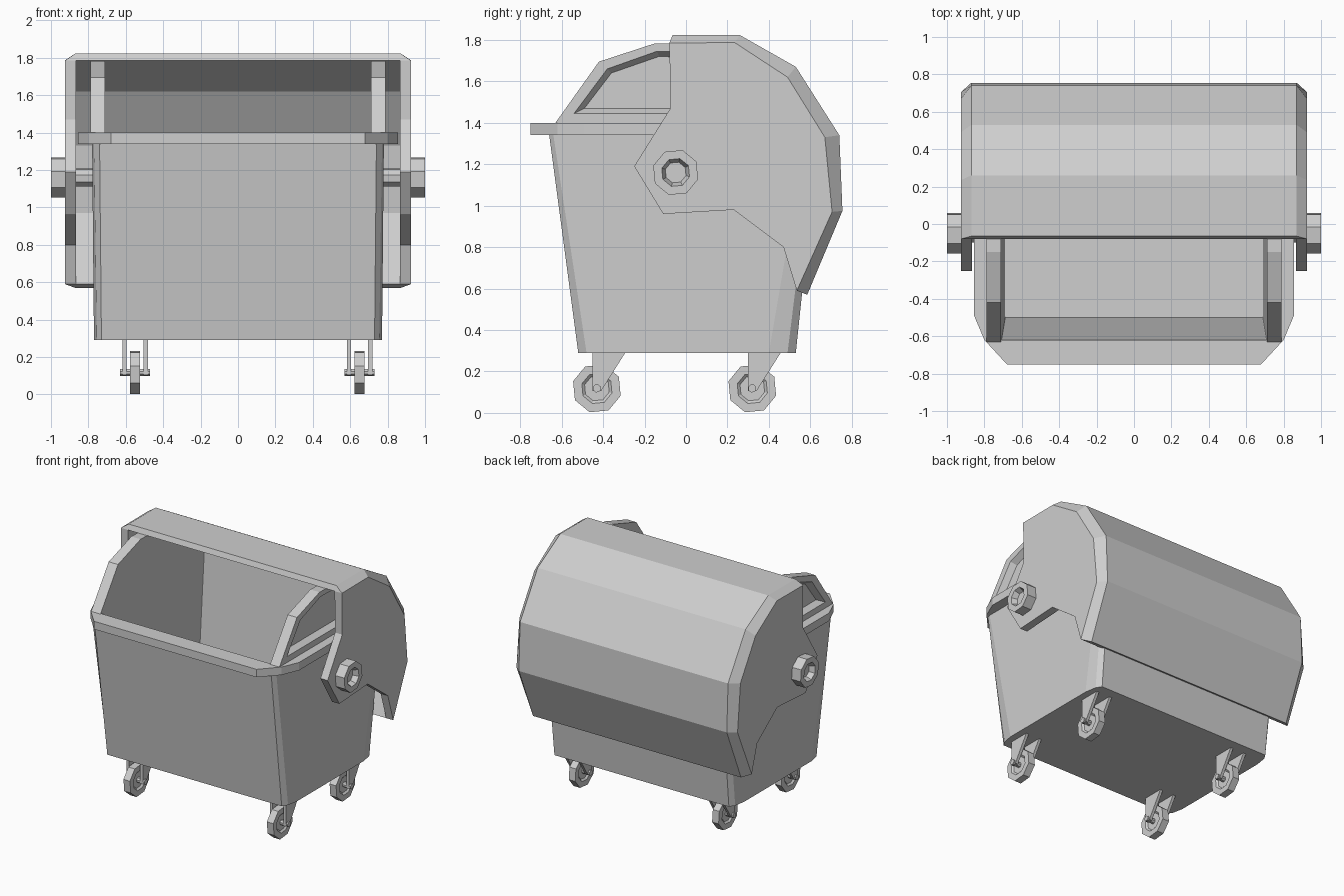
import bpy, bmesh, math

if "Cube" in bpy.data.objects:
    bpy.data.objects.remove(bpy.data.objects["Cube"], do_unlink=True)

GREY = (0.62, 0.62, 0.62, 1)
mat = bpy.data.materials.new("light grey")
mat.use_nodes = True
mat.diffuse_color = GREY
mat.node_tree.nodes["Principled BSDF"].inputs["Base Color"].default_value = GREY


def finish(name, bm):
    bmesh.ops.recalc_face_normals(bm, faces=bm.faces)
    mesh = bpy.data.meshes.new(name)
    bm.to_mesh(mesh)
    bm.free()
    mesh.materials.append(mat)
    obj = bpy.data.objects.new(name, mesh)
    bpy.context.collection.objects.link(obj)
    return obj


def loft(name, rings):
    """Join closed rings of equal length and cap both ends."""
    bm = bmesh.new()
    loops = [[bm.verts.new(p) for p in ring] for ring in rings]
    for a, b in zip(loops, loops[1:]):
        for i in range(len(a)):
            j = (i + 1) % len(a)
            bm.faces.new((a[i], a[j], b[j], b[i]))
    bm.faces.new(loops[0])
    bm.faces.new(loops[-1])
    return finish(name, bm)


def at_x(x, pts):
    return [(x, y, z) for y, z in pts]


def octagon(x, r, y, z, turn=math.radians(28)):
    return [(x, y + r * math.cos(turn + k * math.pi / 4),
             z + r * math.sin(turn + k * math.pi / 4)) for k in range(8)]


def plan(z, half):
    """Horizontal ring mirrored across x from its +x half."""
    return [(x, y, z) for x, y in half] + [(-x, y, z) for x, y in reversed(half)]


def box_plan(x, front, back, c=0.005):
    return [(x - c, front), (x - c / 3, front + c / 3), (x, front + c),
            (x, back - c), (x - c / 3, back - c / 3), (x - c, back)]


# Tapered tub with a wide rim and an open cavity
base = [(0.73, -0.52), (0.755, -0.48), (0.77, -0.40),
        (0.77, 0.40), (0.755, 0.49), (0.73, 0.53)]
neck = [(0.74, -0.66), (0.77, -0.64), (0.78, -0.61),
        (0.78, 0.58), (0.77, 0.62), (0.74, 0.64)]
rim = [(0.68, -0.75), (0.80, -0.62), (0.855, -0.49),
       (0.855, 0.58), (0.83, 0.63), (0.78, 0.655)]
loft("tub", [plan(0.29, base), plan(1.34, neck), plan(1.34, rim), plan(1.40, rim),
             plan(1.40, box_plan(0.71, -0.62, 0.61)),
             plan(0.32, box_plan(0.69, -0.50, 0.50))])

# Arched side panels with a recessed field on the outside
arch = [(-0.63, 1.40), (-0.42, 1.695), (-0.15, 1.783),
        (0.21, 1.775), (0.46, 1.60), (0.60, 1.40)]
field = [(-0.54, 1.445), (-0.38, 1.66), (-0.14, 1.745),
         (0.19, 1.735), (0.42, 1.57), (0.50, 1.445)]
inset = [(-0.49, 1.47), (-0.36, 1.64), (-0.13, 1.72),
         (0.18, 1.71), (0.39, 1.56), (0.45, 1.47)]
for side, s in (("left", 1), ("right", -1)):
    loft(side + "_arch_panel", [at_x(0.71 * s, arch), at_x(0.788 * s, arch),
                                at_x(0.788 * s, field), at_x(0.745 * s, inset)])

# Swinging hood: outer shell, chamfered edge, cheek plates and hollow inside
shell = [(-0.065, 1.823), (0.26, 1.823), (0.53, 1.67),
         (0.74, 1.34), (0.755, 0.975), (0.585, 0.57)]
inner = [(-0.08, 1.785), (0.235, 1.787), (0.49, 1.62),
         (0.67, 1.33), (0.705, 0.97), (0.535, 0.59)]
cheek = [(0.47, 0.80), (0.23, 0.98), (-0.11, 0.96), (-0.25, 1.19), (-0.075, 1.47)]
bm = bmesh.new()


def verts(x, pts):
    return [bm.verts.new(p) for p in at_x(x, pts)]


def strip(a, b):
    for i in range(len(a) - 1):
        bm.faces.new((a[i], a[i + 1], b[i + 1], b[i]))


sides = []
for s in (1, -1):
    top = verts(0.87 * s, shell)
    edge = verts(0.925 * s, inner + cheek)
    inside = verts(0.865 * s, inner + cheek)
    n = len(shell)
    strip(top, edge[:n])
    bm.faces.new(edge)
    bm.faces.new(inside)
    strip(edge[n - 1:] + edge[:1], inside[n - 1:] + inside[:1])
    sides.append((top, edge, inside))
(t1, e1, i1), (t2, e2, i2) = sides
strip(t1, t2)
strip(i1[:n], i2[:n])
for k in (0, n - 1):
    bm.faces.new((t1[k], t2[k], e2[k], i2[k], i1[k], e1[k]))
finish("hood", bm)

# Pivot bosses with a hollow centre
PY, PZ = -0.05, 1.16
for side, s in (("left", 1), ("right", -1)):
    profile = [(0.77, 0.05), (0.90, 0.05), (0.90, 0.113), (1.0, 0.113),
               (1.0, 0.07), (0.96, 0.052)]
    loft(side + "_pivot_boss", [octagon(x * s, r, PY, PZ) for x, r in profile])

# Casters: wheel, axle and two fork plates each
for side, cx in (("left", 0.65), ("right", -0.55)):
    for end, cy in (("front", -0.43), ("back", 0.32)):
        name = end + "_" + side
        tyre = [(-0.015, 0.062), (-0.027, 0.076), (-0.027, 0.12),
                (0.027, 0.12), (0.027, 0.076), (0.015, 0.062)]
        loft(name + "_wheel", [octagon(cx + x, r, cy, 0.118) for x, r in tyre])
        loft(name + "_axle", [octagon(cx + x, 0.02, cy, 0.118) for x in (-0.08, 0.08)])
        fork = [(cy - 0.02, 0.295), (cy + 0.14, 0.295), (cy + 0.02, 0.105), (cy - 0.02, 0.105)]
        for label, d in (("outer", 0.057), ("inner", -0.057)):
            loft(name + "_fork_" + label,
                 [at_x(cx + d - 0.011, fork), at_x(cx + d + 0.011, fork)])
